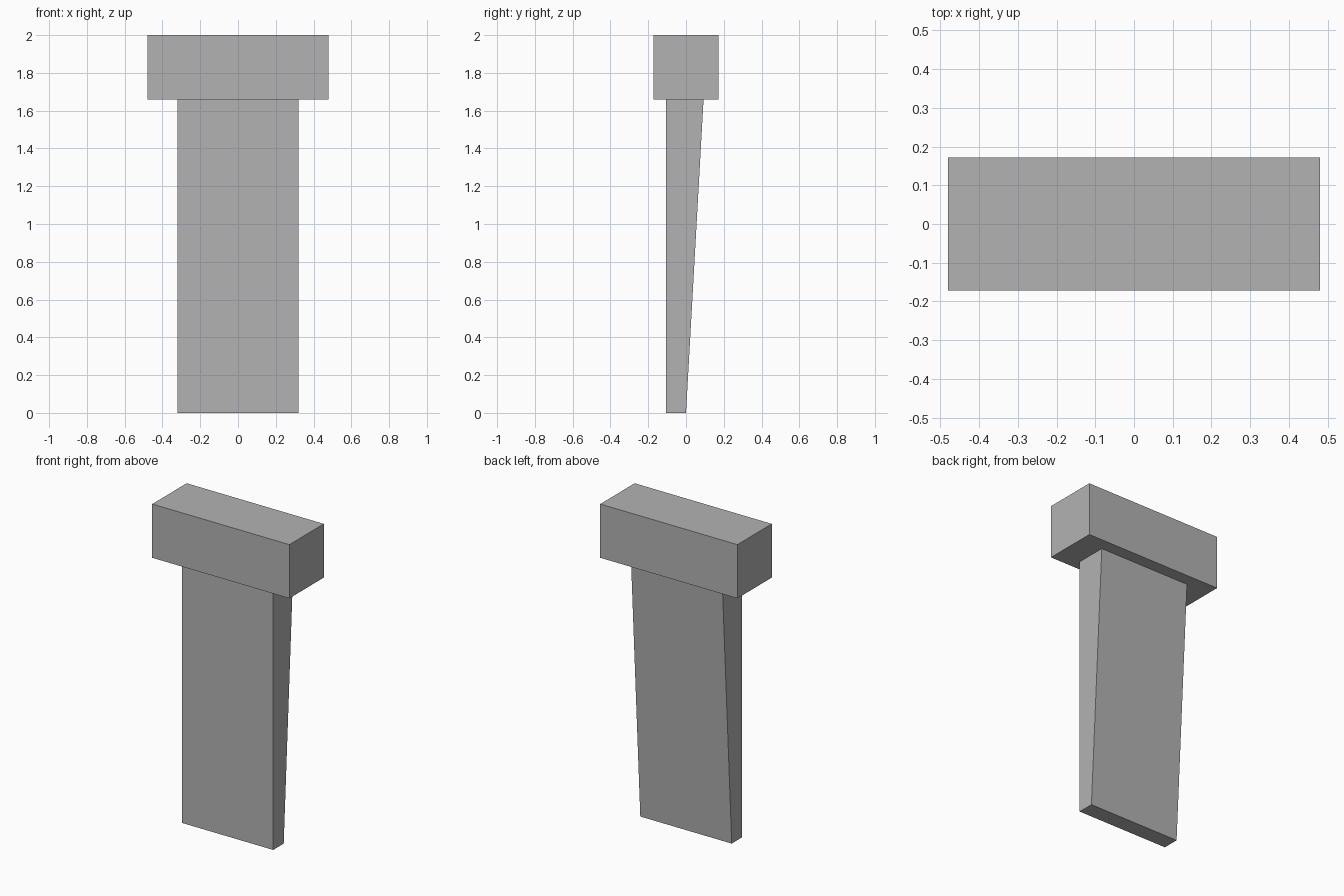
import bpy
import bmesh

cube = bpy.data.objects.get("Cube")
if cube:
    bpy.data.objects.remove(cube, do_unlink=True)

# Single grey material
grey = bpy.data.materials.new("mid_grey")
grey.use_nodes = True
colour = (0.45, 0.45, 0.45, 1)
grey.diffuse_color = colour
grey.node_tree.nodes["Principled BSDF"].inputs["Base Color"].default_value = colour


def extruded_profile(name, profile, half_width):
    """Extrude a (y, z) side profile across x, centred on x = 0."""
    bm = bmesh.new()
    face = bm.faces.new([bm.verts.new((-half_width, y, z)) for y, z in profile])
    result = bmesh.ops.extrude_face_region(bm, geom=[face])
    moved = [v for v in result["geom"] if isinstance(v, bmesh.types.BMVert)]
    bmesh.ops.translate(bm, verts=moved, vec=(2 * half_width, 0, 0))
    bmesh.ops.recalc_face_normals(bm, faces=bm.faces)
    mesh = bpy.data.meshes.new(name)
    bm.to_mesh(mesh)
    bm.free()
    mesh.materials.append(grey)
    obj = bpy.data.objects.new(name, mesh)
    bpy.context.collection.objects.link(obj)
    return obj


# Tapered blade: upright front, sloping back
extruded_profile("blade", [(-0.105, 0), (0, 0), (0.093, 1.66), (-0.105, 1.66)], 0.32)

# Block on top
extruded_profile("head", [(-0.172, 1.66), (0.172, 1.66), (0.172, 2), (-0.172, 2)], 0.48)
